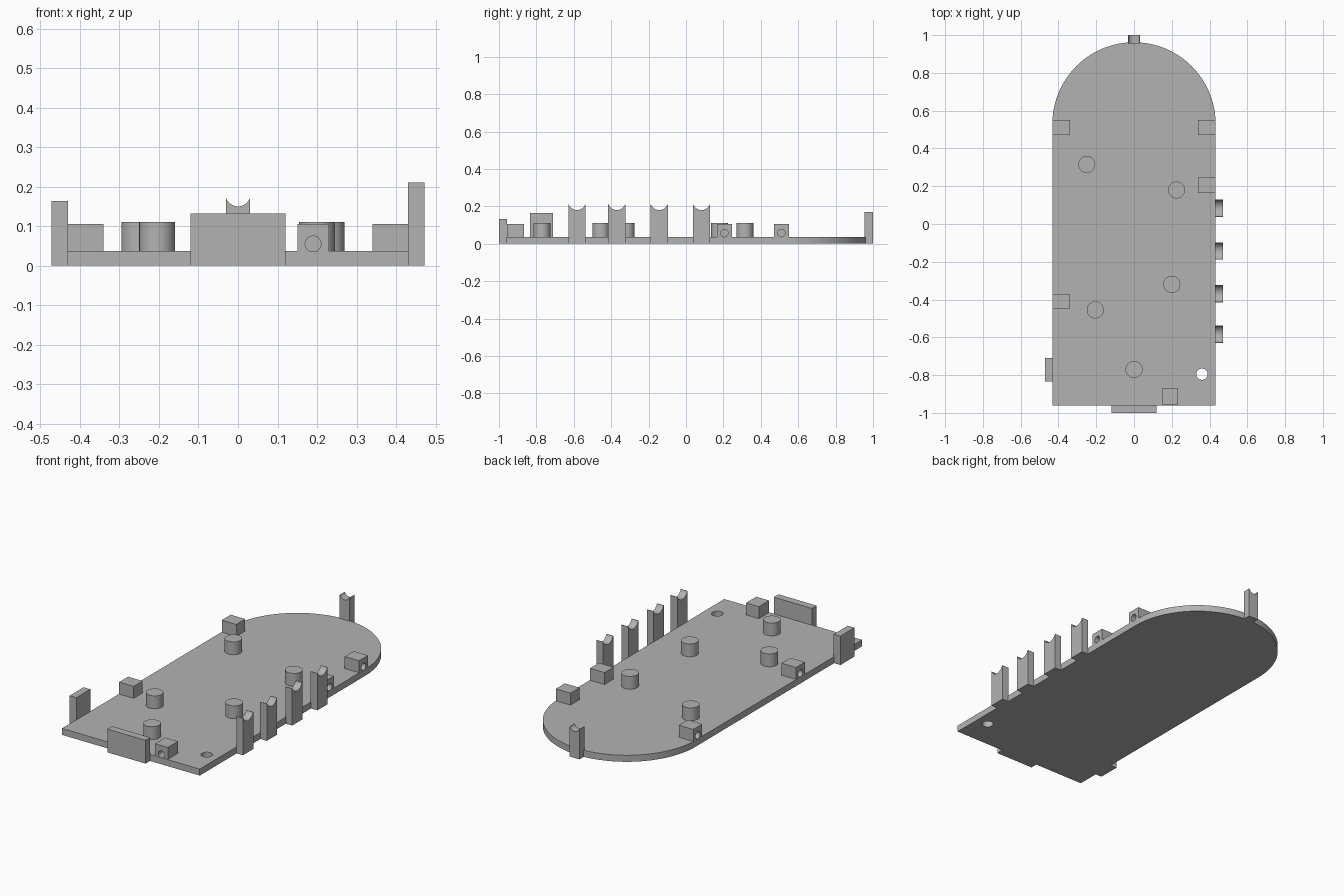
import bpy, bmesh
from math import pi, sin, cos, radians
from mathutils import Matrix, Vector

if "Cube" in bpy.data.objects:
    bpy.data.objects.remove(bpy.data.objects["Cube"])

grey = bpy.data.materials.new("matte grey")
grey.use_nodes = True
colour = (0.45, 0.45, 0.45, 1)
grey.diffuse_color = colour
grey.node_tree.nodes["Principled BSDF"].inputs["Base Color"].default_value = colour

HALF_W, FRONT_Y, ARC_Y, THICK = 0.432, -0.96, 0.53, 0.037
TOP = Matrix.Identity(4)


def prism(name, outline, depth, matrix=TOP):
    """Extrude a flat outline along its local z, then place it."""
    bm = bmesh.new()
    face = bm.faces.new([bm.verts.new((u, v, 0)) for u, v in outline])
    new = bmesh.ops.extrude_face_region(bm, geom=[face])["geom"]
    bmesh.ops.translate(bm, vec=(0, 0, depth),
                        verts=[g for g in new if isinstance(g, bmesh.types.BMVert)])
    bmesh.ops.transform(bm, matrix=matrix, verts=bm.verts)
    bmesh.ops.recalc_face_normals(bm, faces=bm.faces)
    mesh = bpy.data.meshes.new(name)
    bm.to_mesh(mesh)
    bm.free()
    mesh.materials.append(grey)
    obj = bpy.data.objects.new(name, mesh)
    bpy.context.collection.objects.link(obj)
    return obj


def arc(cx, cy, r, start, end, n):
    return [(cx + r * cos(start + (end - start) * i / n),
             cy + r * sin(start + (end - start) * i / n)) for i in range(n + 1)]


def circle(r, n=48):
    return arc(0, 0, r, 0, 2 * pi, n)[:-1]


def box(name, x, y, z):
    outline = [(x[0], y[0]), (x[1], y[0]), (x[1], y[1]), (x[0], y[1])]
    return prism(name, outline, z[1] - z[0], Matrix.Translation((0, 0, z[0])))


def activate(obj):
    bpy.ops.object.select_all(action='DESELECT')
    obj.select_set(True)
    bpy.context.view_layer.objects.active = obj


def drill(obj, cutter):
    activate(obj)
    mod = obj.modifiers.new("hole", 'BOOLEAN')
    mod.operation, mod.solver, mod.object = 'DIFFERENCE', 'EXACT', cutter
    bpy.ops.object.modifier_apply(modifier=mod.name)
    bpy.data.objects.remove(cutter)


def smooth(obj):
    activate(obj)
    bpy.ops.object.shade_smooth_by_angle(angle=radians(30))


def frame(origin, u, v):
    """Local axes u, v and their cross product, placed at origin."""
    u, v = Vector(u), Vector(v)
    m = Matrix((u, v, u.cross(v))).transposed().to_4x4()
    m.translation = Vector(origin)
    return m


# Base plate with rounded back end and a screw hole
plate = prism("base_plate", [(-HALF_W, FRONT_Y), (HALF_W, FRONT_Y)]
              + arc(0, ARC_Y, HALF_W, 0, pi, 64), THICK)
drill(plate, prism("hole_cutter", circle(0.03), 0.2,
                   Matrix.Translation((0.36, -0.795, -0.1))))
smooth(plate)

# Round support pegs
for i, (x, y) in enumerate([(-0.25, 0.315), (0.225, 0.18), (0.2, -0.32),
                            (-0.205, -0.455), (0, -0.77)]):
    smooth(prism(f"support_peg_{i + 1}", circle(0.045), 0.11 - 0.02,
                 Matrix.Translation((x, y, 0.02))))

# Side blocks, each with a blind hole in its outer face
for i, (side, y) in enumerate([(-1, 0.51), (1, 0.51), (1, 0.205), (-1, -0.41)]):
    edges = sorted((side * 0.34, side * 0.431))
    block = box(f"side_block_{i + 1}", edges, (y - 0.04, y + 0.04), (0.02, 0.105))
    place = frame((side * 0.5, y, 0.057), (0, 1, 0), (0, 0, -side))
    drill(block, prism("hole_cutter", circle(0.02, 32), 0.13, place))
    smooth(block)

# Front block with its hole facing forward
block = box("front_block", (0.15, 0.23), (-0.958, -0.867), (0.02, 0.105))
place = frame((0.19, -1.02, 0.055), (1, 0, 0), (0, 0, -1))
drill(block, prism("hole_cutter", circle(0.02, 32), 0.12, place))
smooth(block)


# Upright clips with a scooped top
def clip(name, half, height, dip, depth, matrix):
    r = (half * half * 0.9 + dip * dip) / (2 * dip)
    reach = half * 0.95
    a = pi / 2 - abs(Vector((0, -1)).angle(Vector((reach, dip - r)))) if r >= dip else 0
    scoop = arc(0, height - dip + r, r, -a, a - pi, 20)
    outline = [(-half, 0), (half, 0), (half, height)] + scoop + [(-half, height)]
    smooth(prism(name, outline, depth, matrix))


for i, y in enumerate([-0.583, -0.37, -0.143, 0.083]):
    clip(f"side_clip_{i + 1}", 0.046, 0.21, 0.03, 0.042,
         frame((0.43, y, 0), (0, 1, 0), (0, 0, 1)))
clip("back_clip", 0.031, 0.17, 0.02, 0.045,
     frame((0, 1, 0), (1, 0, 0), (0, 0, 1)))

# Flat tabs outside the front and right edges
box("front_tab", (-0.12, 0.12), (-1.0, -0.958), (0, 0.132))
box("right_tab", (-0.472, -0.43), (-0.835, -0.71), (0, 0.164))
